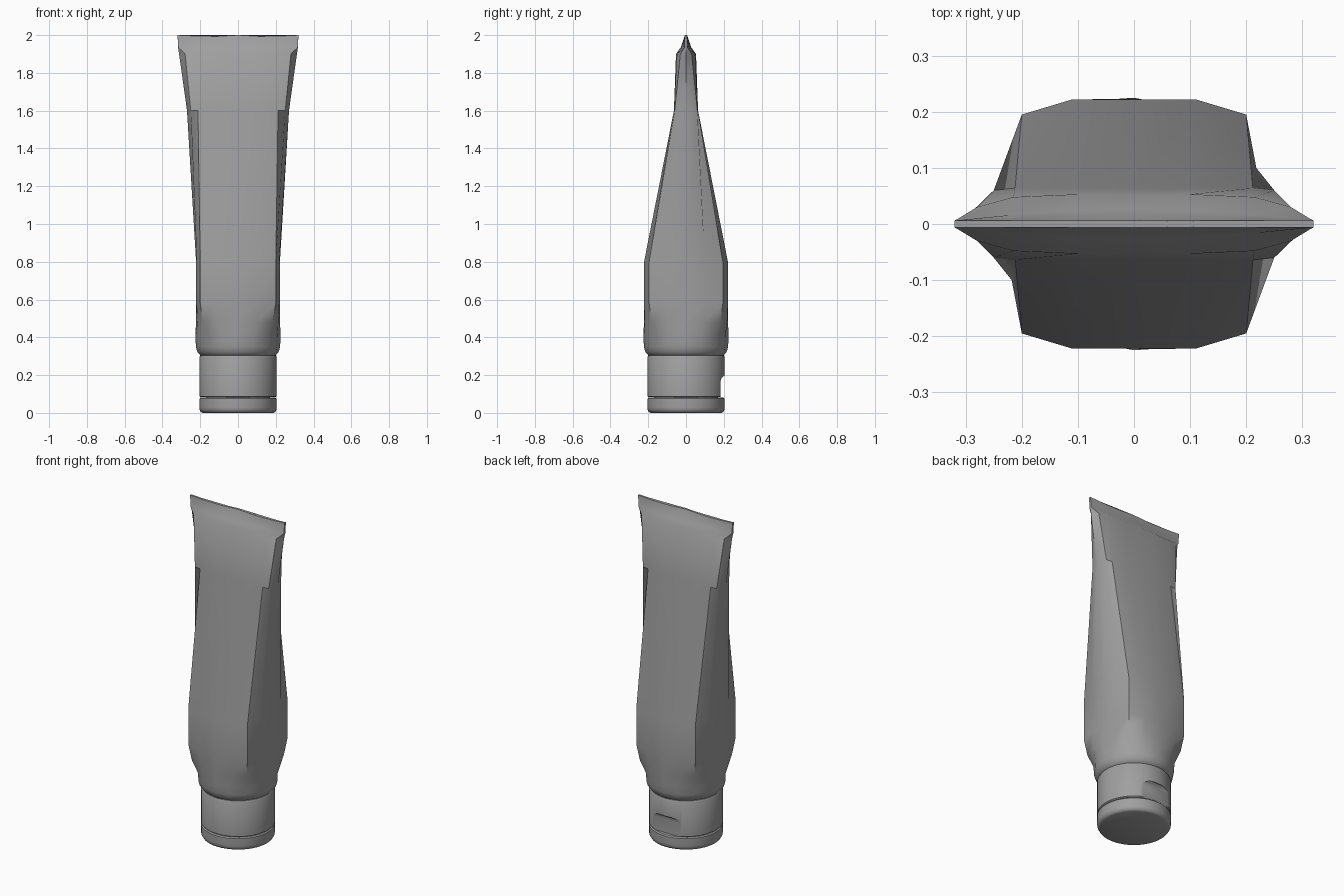
import bpy, bmesh, math

cube = bpy.data.objects.get("Cube")
if cube:
    bpy.data.objects.remove(cube, do_unlink=True)

grey = bpy.data.materials.new("plain grey")
grey.use_nodes = True
COLOUR = (0.35, 0.35, 0.35, 1)
grey.diffuse_color = COLOUR
grey.node_tree.nodes["Principled BSDF"].inputs["Base Color"].default_value = COLOUR


def loft(name, rings, angle=40):
    """Skin a stack of equal-length rings, closing both ends."""
    bm = bmesh.new()
    loops = [[bm.verts.new(p) for p in ring] for ring in rings]
    n = len(loops[0])
    for low, high in zip(loops, loops[1:]):
        for i in range(n):
            j = (i + 1) % n
            bm.faces.new((low[i], low[j], high[j], high[i]))
    bm.faces.new(loops[0][::-1])
    bm.faces.new(loops[-1])
    bmesh.ops.recalc_face_normals(bm, faces=bm.faces)
    mesh = bpy.data.meshes.new(name)
    bm.to_mesh(mesh)
    bm.free()
    mesh.materials.append(grey)
    obj = bpy.data.objects.new(name, mesh)
    bpy.context.collection.objects.link(obj)
    smooth(obj, angle)
    return obj


def smooth(obj, angle):
    bpy.ops.object.select_all(action='DESELECT')
    obj.select_set(True)
    bpy.context.view_layer.objects.active = obj
    bpy.ops.object.shade_smooth_by_angle(angle=math.radians(angle))


def circle(radius, z, count):
    return [(radius * math.cos(math.tau * i / count),
             radius * math.sin(math.tau * i / count), z) for i in range(count)]


def mirrored(quarter, z):
    """Full ring from a quarter outline running from the side to the middle."""
    half = quarter + [(-x, y) for x, y in quarter[-2::-1]]
    full = half + [(x, -y) for x, y in half[-2:0:-1]]
    return [(x, y, z) for x, y in full]


# Tube body: round shoulder, squarish belly, flattening to the crimp
belly = [(.222, 0), (.218, .1), (.2, .195), (.11, .222), (0, .222)]
lower = [(.223, 0), (.214, .095), (.185, .182), (.1, .218), (0, .223)]
upper = [(.27, 0), (.25, .06), (.212, .064), (.1, .064), (0, .064)]
fold = [(.312, 0), (.28, .03), (.215, .048), (.1, .053), (0, .053)]
crimp = [(.317, 0), (.316, .008), (.22, .016), (.11, .024), (0, .028)]
seal = [(.32, 0), (.32, .006), (.22, .006), (.11, .006), (0, .006)]

rings = [circle(r, z, 16) for r, z in
         ((.18, .295), (.2, .305), (.215, .322), (.223, .35), (.225, .4))]
rings += [mirrored(s, z) for s, z in
          ((lower, .48), (belly, .58), (belly, .8), (upper, 1.6), (fold, 1.9), (crimp, 1.935))]
rings.append([(x, y, z - .007 * math.sin(math.pi * min(abs(x) / .3, 1)))
              for x, y, z in mirrored(seal, 2)])
loft("tube_body", rings)

# Screw cap, lid and the hidden hinge core between them
cap = loft("cap", [circle(r, z, 48) for r, z in
                   ((.198, .083), (.205, .088), (.205, .294), (.2, .303), (.19, .305))])
loft("cap_core", [circle(.17, z, 48) for z in (.07, .1)])
loft("lid", [circle(r, z, 48) for r, z in
             ((.186, 0), (.197, .005), (.204, .018), (.205, .03), (.205, .075), (.199, .081))])

# Thumb notch at the back of the cap
outline = ((.182, .07), (.182, .165), (.188, .185), (.2, .196), (.25, .2), (.25, .07))
cutter = loft("notch_cutter", [[(x, y, z) for y, z in outline] for x in (-.12, .12)])
cutter.hide_render = True
cutter.hide_viewport = True
cut = cap.modifiers.new("thumb notch", 'BOOLEAN')
cut.operation = 'DIFFERENCE'
cut.solver = 'EXACT'
cut.object = cutter
bpy.context.view_layer.objects.active = cap
bpy.ops.object.modifier_apply(modifier=cut.name)
bpy.data.objects.remove(cutter, do_unlink=True)
smooth(cap, 30)
